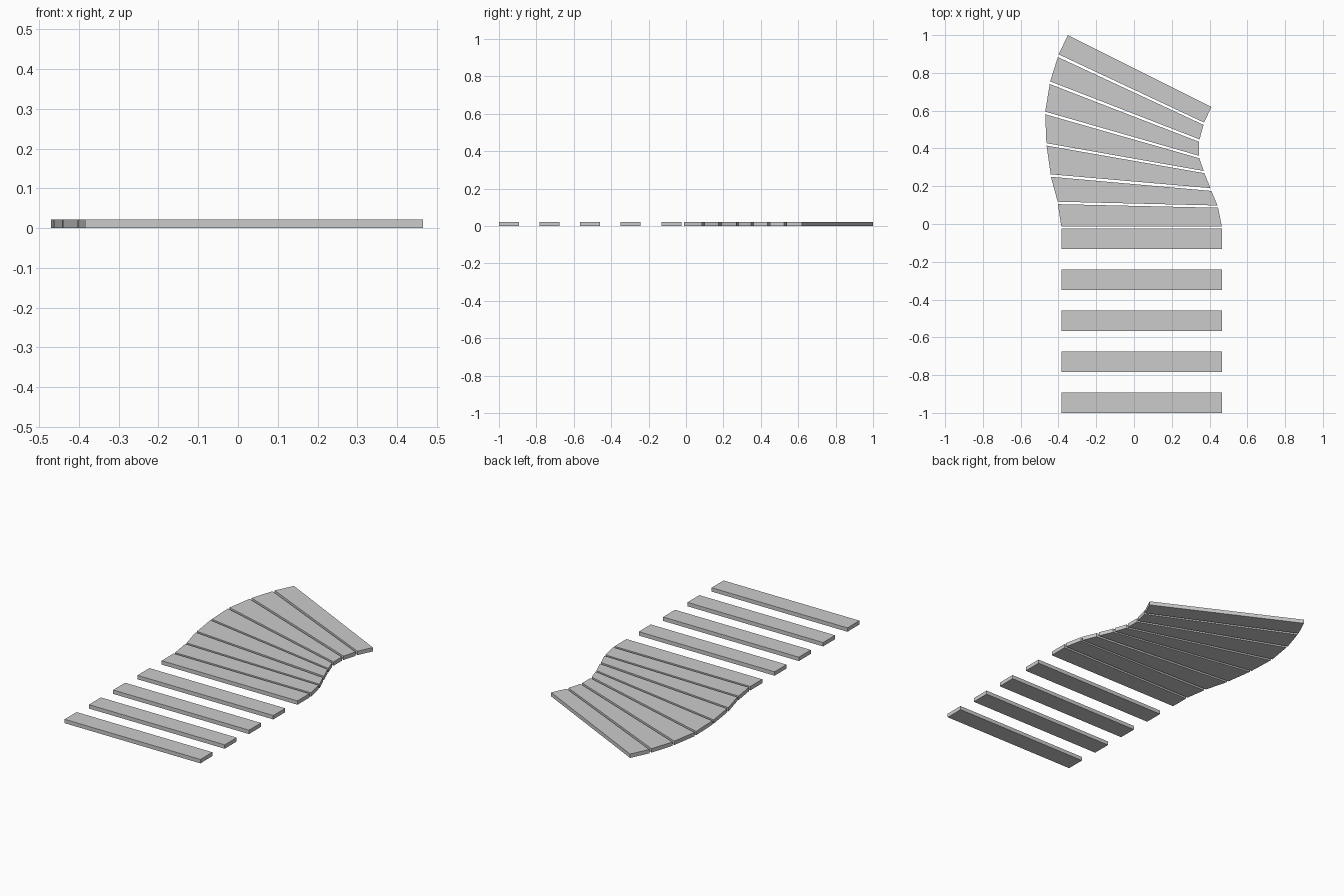
import bpy, bmesh

if "Cube" in bpy.data.objects:
    bpy.data.objects.remove(bpy.data.objects["Cube"])

THICK = 0.022


def slab(name, outline):
    """Flat plank extruded up from a counter-clockwise outline on z = 0."""
    bm = bmesh.new()
    base = bm.faces.new([bm.verts.new((x, y, 0)) for x, y in outline])
    top = bmesh.ops.extrude_face_region(bm, geom=[base], use_keep_orig=True)
    verts = [g for g in top["geom"] if isinstance(g, bmesh.types.BMVert)]
    bmesh.ops.translate(bm, verts=verts, vec=(0, 0, THICK))
    bmesh.ops.recalc_face_normals(bm, faces=bm.faces)
    mesh = bpy.data.meshes.new(name)
    bm.to_mesh(mesh)
    bm.free()
    obj = bpy.data.objects.new(name, mesh)
    bpy.context.collection.objects.link(obj)
    return obj


# Spaced straight planks
X0, X1, DEPTH, PITCH = -0.385, 0.465, 0.107, 0.217
for i in range(5):
    y = -1 + i * PITCH
    slab(f"straight_plank_{i + 1}",
         [(X0, y), (X1, y), (X1, y + DEPTH), (X0, y + DEPTH)])

# Curved run of tapered planks: near-left, near-right, far-right, far-left
curve = [
    [(-0.385, -0.012), (0.465, -0.012), (0.445, 0.086), (-0.403, 0.105)],
    [(-0.404, 0.118), (0.442, 0.098), (0.410, 0.175), (-0.440, 0.250)],
    [(-0.441, 0.263), (0.405, 0.190), (0.372, 0.269), (-0.463, 0.415)],
    [(-0.464, 0.428), (0.369, 0.281), (0.346, 0.348), (-0.470, 0.581)],
    [(-0.470, 0.595), (0.345, 0.361), (0.345, 0.435), (-0.446, 0.741)],
    [(-0.444, 0.755), (0.347, 0.448), (0.368, 0.525), (-0.403, 0.884)],
    [(-0.399, 0.898), (0.371, 0.537), (0.410, 0.620), (-0.350, 1.000)],
]
for i, outline in enumerate(curve):
    slab(f"curved_plank_{i + 1}", outline)
